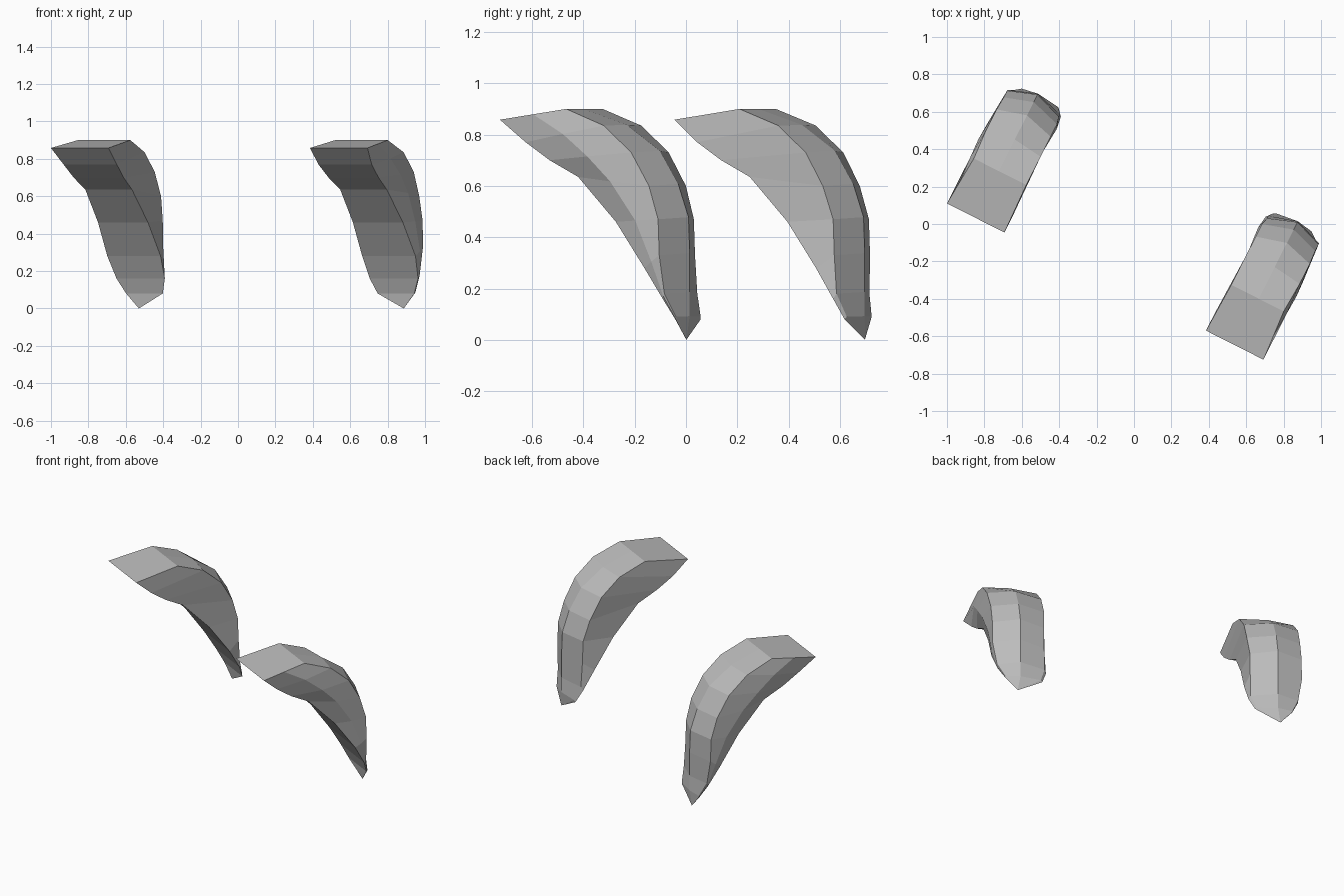
import bpy, bmesh
from mathutils import Vector

cube = bpy.data.objects.get("Cube")
if cube:
    bpy.data.objects.remove(cube, do_unlink=True)

grey = bpy.data.materials.new("claw_grey")
grey.use_nodes = True
COLOUR = (0.5, 0.5, 0.5, 1)
grey.diffuse_color = COLOUR
grey.node_tree.nodes["Principled BSDF"].inputs["Base Color"].default_value = COLOUR

# Claw frame: "along" is the curl direction, "across" runs from inner to outer side
ALONG = Vector((0.45, 0.89, 0))
ACROSS = Vector((0.89, -0.45, 0))
WIDTH = 0.345

# Each section: front (along, z), back (along, z), ridge height,
# inner/outer front limits, inner/outer back limits, outer side bulge
SECTIONS = [
    ((0.00, 0.858), (0.28, 0.90), 0.00, (0.00, 0.345), (0.01, 0.325), 0.335),
    ((0.10, 0.77), (0.45, 0.835), 0.02, (0.00, 0.32), (0.01, 0.335), 0.345),
    ((0.20, 0.70), (0.57, 0.73), 0.045, (0.01, 0.31), (0.01, 0.335), 0.35),
    ((0.32, 0.635), (0.645, 0.60), 0.05, (0.02, 0.30), (0.01, 0.33), 0.345),
    ((0.49, 0.46), (0.685, 0.47), 0.055, (0.01, 0.31), (0.02, 0.33), 0.335),
    ((0.62, 0.28), (0.69, 0.33), 0.055, (0.00, 0.32), (0.02, 0.33), 0.33),
    ((0.69, 0.16), (0.70, 0.18), 0.045, (0.01, 0.30), (0.02, 0.305), 0.305),
    ((0.725, 0.08), (0.73, 0.09), 0.015, (0.04, 0.26), (0.05, 0.265), 0.265),
]
TIP = (0.738, 0.19, 0)


def make_claw(name, corner, mirrored):
    """Loft the six-sided sections from the flat root to the pointed tip."""
    bm = bmesh.new()

    def vert(along, across, z):
        across = WIDTH - across if mirrored else across
        return bm.verts.new(Vector(corner) + ALONG * along + ACROSS * across + Vector((0, 0, z)))

    rings = []
    for (fu, fz), (bu, bz), ridge, front, back, bulge in SECTIONS:
        rings.append([
            vert(fu, front[0], fz),
            vert(fu, front[1], fz),
            vert((fu + bu) / 2, bulge, (fz + bz) / 2),
            vert(bu, back[1], bz),
            vert(bu + ridge, 0.175, bz + ridge * 0.15),
            vert(bu, back[0], bz),
        ])
    bm.faces.new(rings[0])
    for a, b in zip(rings, rings[1:]):
        for i in range(len(a)):
            j = (i + 1) % len(a)
            bm.faces.new((a[i], a[j], b[j], b[i]))
    tip = vert(*TIP)
    last = rings[-1]
    for i in range(len(last)):
        bm.faces.new((last[i], last[(i + 1) % len(last)], tip))
    bmesh.ops.recalc_face_normals(bm, faces=bm.faces)

    mesh = bpy.data.meshes.new(name)
    bm.to_mesh(mesh)
    bm.free()
    mesh.materials.append(grey)
    obj = bpy.data.objects.new(name, mesh)
    bpy.context.collection.objects.link(obj)


make_claw("left_claw", (0.385, -0.57, 0), False)
make_claw("right_claw", (-1.0, 0.11, 0), True)
